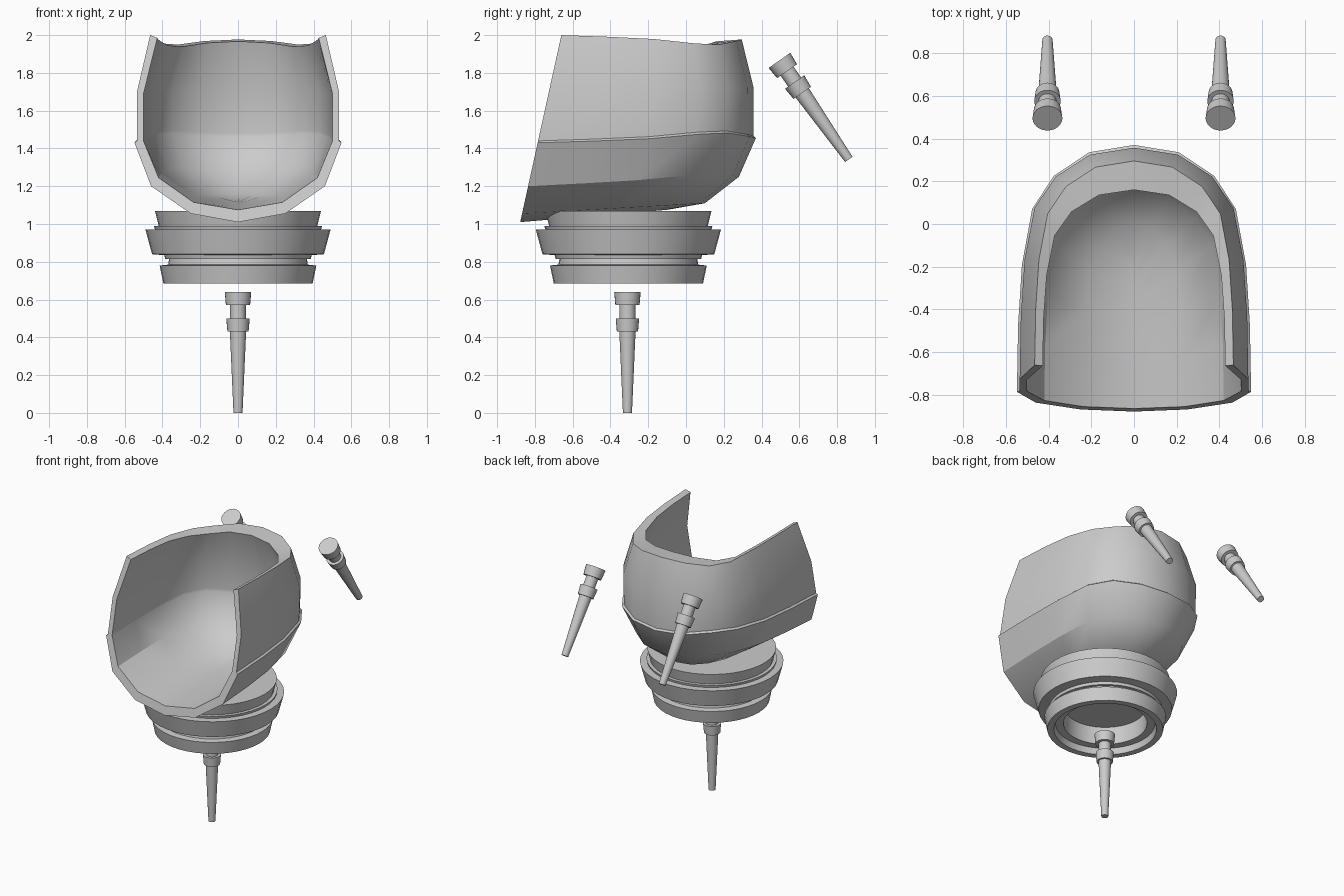
import bpy, bmesh, math

if "Cube" in bpy.data.objects:
    bpy.data.objects.remove(bpy.data.objects["Cube"])


def finish(name, bm, angle=30):
    bmesh.ops.remove_doubles(bm, verts=bm.verts, dist=0.0005)
    bmesh.ops.recalc_face_normals(bm, faces=bm.faces)
    mesh = bpy.data.meshes.new(name)
    bm.to_mesh(mesh)
    bm.free()
    ob = bpy.data.objects.new(name, mesh)
    bpy.context.collection.objects.link(ob)
    bpy.ops.object.select_all(action='DESELECT')
    ob.select_set(True)
    bpy.context.view_layer.objects.active = ob
    bpy.ops.object.shade_smooth_by_angle(angle=math.radians(angle))
    return ob


def lathe(name, profile, sides):
    # profile runs from axis to axis as (radius, height)
    bm = bmesh.new()
    rings = [[bm.verts.new((r * math.cos(2 * math.pi * k / sides),
                            r * math.sin(2 * math.pi * k / sides), z))
              for k in range(sides)] for r, z in profile]
    for a, b in zip(rings, rings[1:]):
        for k in range(sides):
            n = (k + 1) % sides
            bm.faces.new((a[k], a[n], b[n], b[k]))
    bm.faces.new(rings[0])
    bm.faces.new(rings[-1])
    return finish(name, bm)


# Cupped shell: U-shaped outline scaled per level, outer and inner skins
U = [0, .385, .685, .87, .957, .99, 1]          # width fraction, back to front
V = [1, .97, .875, .74, .515, .27, 0]           # depth fraction
BUMP = [0, .3, 1, .9, .3, .1, 0]                # wave of the level height
# half width, back y, front z, back z, wave
OUTER = [(.465, .295, 2.0, 1.977, -.03), (.535, .357, 1.70, 1.725, 0),
         (.535, .357, 1.44, 1.466, .03), (.548, .37, 1.43, 1.455, .03),
         (.46, .28, 1.20, 1.25, .02), (.25, .10, 1.055, 1.11, 0),
         (0, -.10, 1.01, 1.075, 0)]
INNER = [(.427, .16, 1.985, 1.967, -.03), (.50, .235, 1.69, 1.71, 0),
         (.50, .24, 1.46, 1.48, .02), (.50, .24, 1.44, 1.46, .02),
         (.42, .15, 1.245, 1.29, .01), (.235, 0, 1.115, 1.16, 0),
         (0, -.2, 1.075, 1.12, 0)]


def u_row(bm, level):
    w, back, zf, zb, wave = level
    front = -.66 - .22 * (2 - zf)               # slanted front opening
    half = [(w * u, front + (back - front) * v, zf + (zb - zf) * v + wave * b)
            for u, v, b in zip(U, V, BUMP)]
    pts = [(-x, y, z) for x, y, z in half[:0:-1]] + half
    return [bm.verts.new(p) for p in pts]


bm = bmesh.new()
skins = [[u_row(bm, lv) for lv in levels] for levels in (OUTER, INNER)]
for rows in skins:
    for a, b in zip(rows, rows[1:]):
        for k in range(len(a) - 1):
            bm.faces.new((a[k], a[k + 1], b[k + 1], b[k]))
outer, inner = skins
for k in range(len(outer[0]) - 1):              # top edge
    bm.faces.new((outer[0][k], outer[0][k + 1], inner[0][k + 1], inner[0][k]))
for i in range(len(outer) - 1):                 # front edges
    for e in (0, -1):
        bm.faces.new((outer[i][e], outer[i + 1][e], inner[i + 1][e], inner[i][e]))
finish("cup_shell", bm)

# Stepped collar under the shell, recessed from below
collar = lathe("stepped_collar", [
    (.001, .86), (.28, .86), (.285, .73), (.34, .73), (.35, .685),
    (.395, .685), (.415, .78), (.37, .785), (.365, .815), (.385, .815),
    (.39, .835), (.455, .84), (.49, .97), (.44, .972), (.445, .99),
    (.42, .99), (.44, 1.07), (.001, 1.07)], 40)
collar.location = (0, -.305, 0)

# Tapered pins with a collar and cap
PIN = [(.024, 0), (.043, .43), (.056, .43), (.062, .5), (.042, .5),
       (.042, .57), (.064, .57), (.07, .64)]
for name, loc, tilt in (("bottom_pin", (0, -.31, 0), 0),
                        ("left_pin", (-.405, .862, 1.342), 35),
                        ("right_pin", (.405, .862, 1.342), 35)):
    pin = lathe(name, PIN, 24)
    pin.location = loc
    pin.rotation_euler = (math.radians(tilt), 0, 0)
